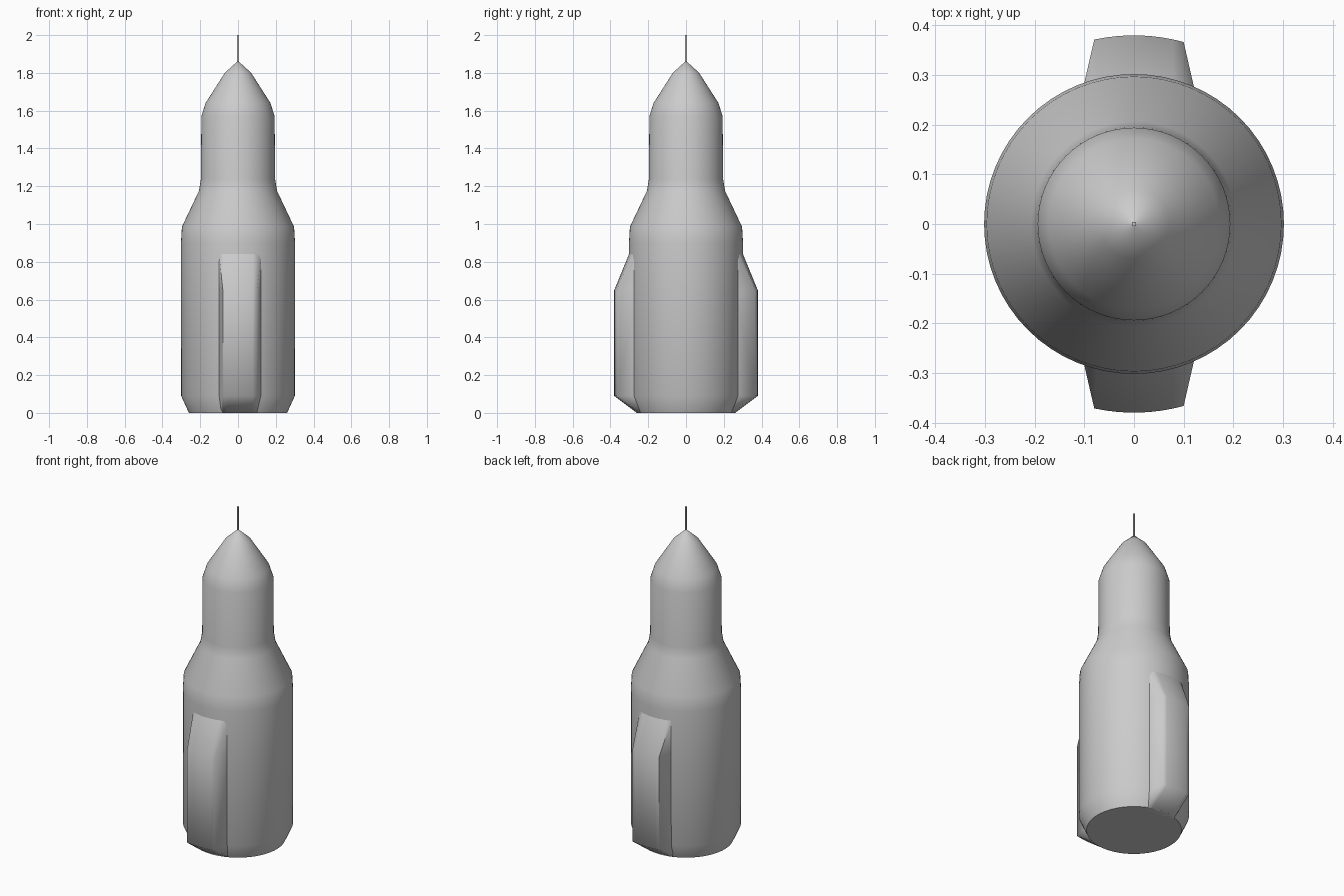
import bpy, bmesh, math

if "Cube" in bpy.data.objects:
    bpy.data.objects.remove(bpy.data.objects["Cube"])

SEGS = 64


def make_object(name, bm, angle=60):
    bmesh.ops.recalc_face_normals(bm, faces=bm.faces)
    mesh = bpy.data.meshes.new(name)
    bm.to_mesh(mesh)
    bm.free()
    ob = bpy.data.objects.new(name, mesh)
    bpy.context.collection.objects.link(ob)
    bpy.ops.object.select_all(action='DESELECT')
    ob.select_set(True)
    bpy.context.view_layer.objects.active = ob
    bpy.ops.object.shade_smooth_by_angle(angle=math.radians(angle))
    return ob


def loft(bm, rings):
    """Bridge closed rings of points and cap both ends."""
    loops = [[bm.verts.new(p) for p in ring] for ring in rings]
    for a, b in zip(loops, loops[1:]):
        n = len(a)
        for i in range(n):
            j = (i + 1) % n
            bm.faces.new((a[i], a[j], b[j], b[i]))
    bm.faces.new(loops[0])
    bm.faces.new(loops[-1])


# hull: turned profile (radius, height)
profile = [(0.26, 0), (0.301, 0.09), (0.302, 0.90), (0.297, 0.985),
           (0.207, 1.175), (0.196, 1.24), (0.194, 1.57), (0.172, 1.64),
           (0.07, 1.80), (0.004, 1.86)]
bm = bmesh.new()
loft(bm, [[(r * math.cos(2 * math.pi * i / SEGS),
            r * math.sin(2 * math.pi * i / SEGS), z) for i in range(SEGS)]
          for r, z in profile])
make_object("hull", bm)

# antenna: thin square rod on the nose
bm = bmesh.new()
loft(bm, [[(x, y, z) for x, y in ((-.004, -.004), (.004, -.004),
                                  (.004, .004), (-.004, .004))]
          for z in (1.85, 2.0)])
make_object("antenna", bm, 30)


# side pods: outer radius, outer x range, root x range, root y, height
sections = [(0.26, -0.08, 0.10, -0.095, 0.115, 0.215, 0.0),
            (0.38, -0.08, 0.10, -0.105, 0.124, 0.262, 0.09),
            (0.38, -0.08, 0.10, -0.105, 0.124, 0.262, 0.65),
            (0.302, -0.10, 0.105, -0.105, 0.124, 0.262, 0.84),
            (0.285, -0.10, 0.105, -0.105, 0.124, 0.255, 0.88)]


def pod_ring(sec, side):
    r, x0, x1, b0, b1, by, z = sec
    pts = [(b0, by)]
    for i in range(9):
        x = x0 + (x1 - x0) * i / 8
        pts.append((x, math.sqrt(r * r - x * x)))
    pts.append((b1, by))
    return [(x, y * side, z) for x, y in pts]


for name, side in (("front_pod", -1), ("back_pod", 1)):
    bm = bmesh.new()
    loft(bm, [pod_ring(s, side) for s in sections])
    make_object(name, bm)
